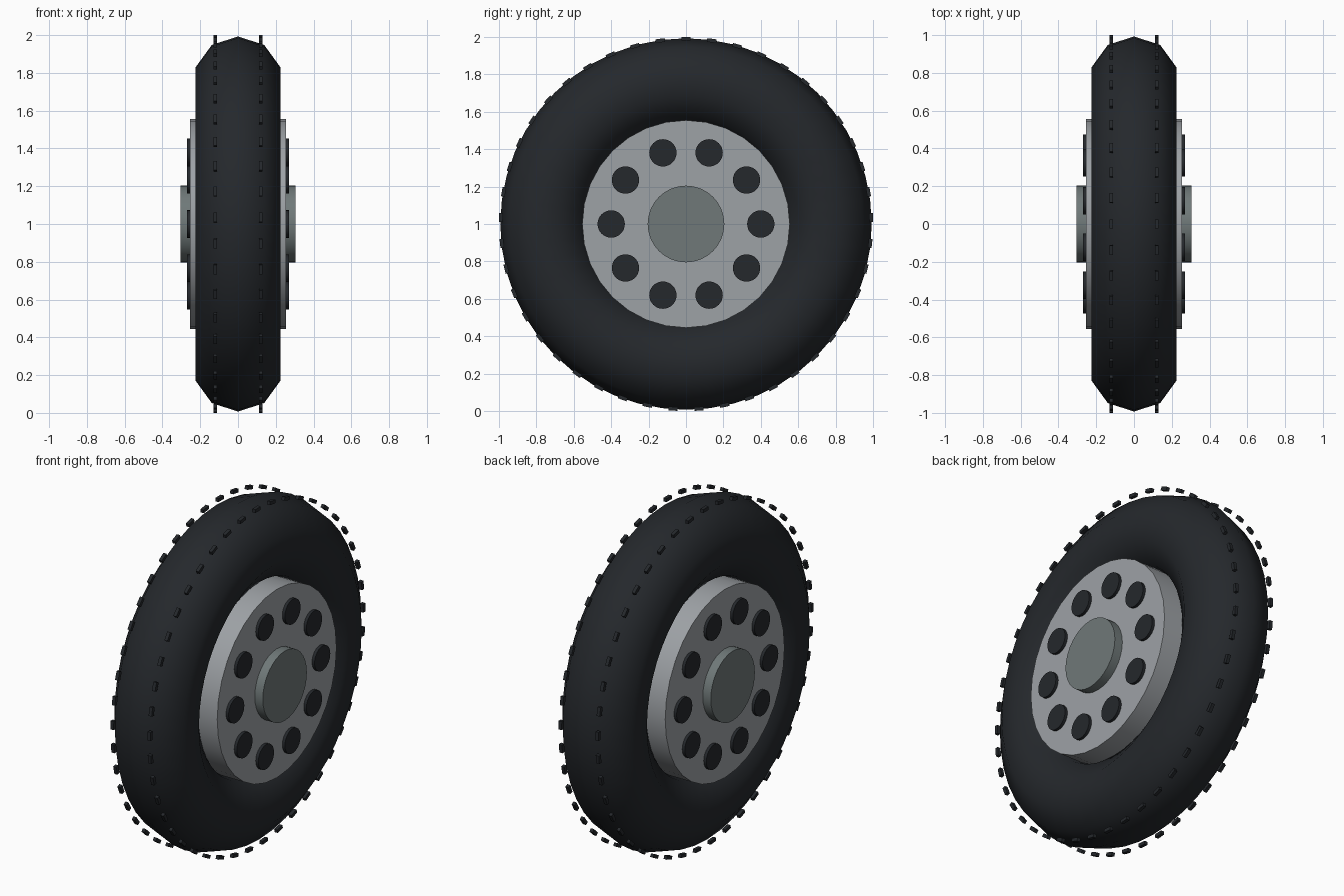
import bpy, bmesh, math
from mathutils import Matrix, Vector

if "Cube" in bpy.data.objects:
    bpy.data.objects.remove(bpy.data.objects["Cube"])

CENTRE = Vector((0, 0, 1))


def material(name, rgb):
    m = bpy.data.materials.new(name)
    m.diffuse_color = (*rgb, 1)
    m.use_nodes = True
    m.node_tree.nodes["Principled BSDF"].inputs["Base Color"].default_value = m.diffuse_color
    return m


rubber = material("rubber", (0.018, 0.021, 0.025))
rim_metal = material("rim_metal", (0.34, 0.36, 0.38))
hub_metal = material("hub_metal", (0.16, 0.19, 0.19))


def disc(name, radius, x0, x1, mat, y=0, z=0, sides=32):
    """Cylinder lying along x from x0 to x1, offset from the axle by y, z."""
    bpy.ops.mesh.primitive_cylinder_add(
        vertices=sides, radius=radius, depth=abs(x1 - x0),
        location=CENTRE + Vector(((x0 + x1) / 2, y, z)),
        rotation=(0, math.pi / 2, 0))
    ob = bpy.context.object
    ob.name = name
    ob.data.materials.append(mat)
    bpy.ops.object.shade_smooth_by_angle(angle=math.radians(30))
    return ob


# Tyre: smooth torus with a ten-sided section
bpy.ops.mesh.primitive_torus_add(
    major_segments=48, minor_segments=10, major_radius=0.757,
    minor_radius=0.236, location=CENTRE, rotation=(0, math.pi / 2, 0))
tyre = bpy.context.object
tyre.name = "tyre"
tyre.data.materials.append(rubber)
bpy.ops.object.shade_smooth()

# Rim and hub run right through the tyre
disc("rim", 0.555, -0.253, 0.253, rim_metal)
disc("hub", 0.205, -0.305, 0.305, hub_metal)

# Ten dark discs on each face of the rim
for side, label in ((1, "right"), (-1, "left")):
    for i in range(10):
        a = math.tau * i / 10
        disc(f"rim_hole_{label}_{i}", 0.073, side * 0.245, side * 0.27, rubber,
             0.4 * math.cos(a), 0.4 * math.sin(a))

# Two rings of small tread blocks
for side, label in ((1, "right"), (-1, "left")):
    bm = bmesh.new()
    for i in range(45):
        turn = Matrix.Rotation(math.tau * i / 45, 4, 'X')
        place = Matrix.Translation((side * 0.12, 0, 0.99))
        size = Matrix.Diagonal((0.02, 0.05, 0.02, 1))
        bmesh.ops.create_cube(bm, size=1, matrix=turn @ place @ size)
    me = bpy.data.meshes.new(f"tread_{label}")
    bm.to_mesh(me)
    bm.free()
    me.materials.append(rubber)
    tread = bpy.data.objects.new(f"tread_{label}", me)
    tread.location = CENTRE
    bpy.context.collection.objects.link(tread)
